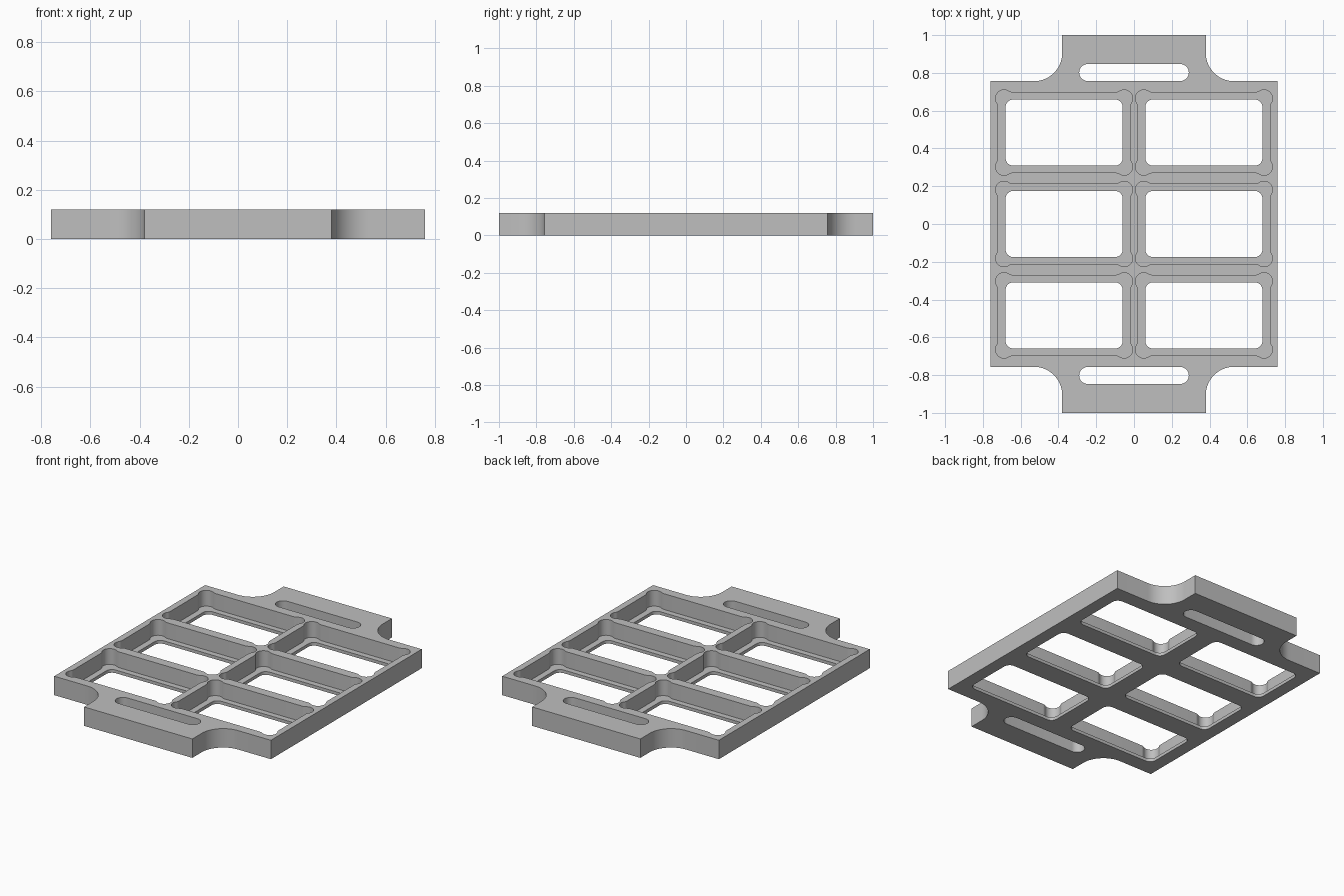
import bpy, bmesh
from math import sin, cos, pi, sqrt, atan2, radians

cube = bpy.data.objects.get("Cube")
if cube:
    bpy.data.objects.remove(cube, do_unlink=True)

HEIGHT, LEDGE = 0.12, 0.02


def arc(cx, cy, r, a0, a1, n=8):
    return [(cx + r * cos(a0 + (a1 - a0) * i / n),
             cy + r * sin(a0 + (a1 - a0) * i / n)) for i in range(n + 1)]


def four_corners(corner):
    """Mirror a first-quadrant path (counter-clockwise) into a closed outline."""
    flip = corner[::-1]
    return (corner + [(-x, y) for x, y in flip]
            + [(-x, -y) for x, y in corner] + [(x, -y) for x, y in flip])


def shift(points, cx, cy):
    return [(x + cx, y + cy) for x, y in points]


def plate_outline():
    w, h, tab, r = 0.76, 0.756, 0.38, 0.15
    notch = arc(tab + r, h + r, r, -pi / 2, -pi, 16)
    return four_corners([(w, h)] + notch + [(tab, 1.0)])


def rounded_rect(hx, hy, r):
    return four_corners(arc(hx - r, hy - r, r, 0, pi / 2))


def slot_outline(hx, r):
    c = hx - r
    return arc(c, 0, r, -pi / 2, pi / 2, 16) + arc(-c, 0, r, pi / 2, 3 * pi / 2, 16)


def pocket_outline(hx, hy, r=0.045, inset=0.031, f=0.04):
    """Rectangle with a round relief at each corner, blended into the sides."""
    cx, cy = hx - inset, hy - inset
    along, out = sqrt((r + f) ** 2 - (inset + f) ** 2), inset + f
    a = atan2(-along, out)
    side = arc(cx + out, cy - along, f, pi, pi + a, 5)
    bulb = arc(cx, cy, r, a, pi / 2 - a, 16)
    top = arc(cx - along, cy + out, f, -pi / 2 - a, -pi / 2, 5)
    return four_corners(side + bulb[1:-1] + top)


bm = bmesh.new()


def ring(points, z):
    verts = [bm.verts.new((x, y, z)) for x, y in points]
    edges = [bm.edges.new((verts[i - 1], verts[i])) for i in range(len(verts))]
    return verts, edges


def wall(low, high):
    a, b = low[0], high[0]
    for i in range(len(a)):
        bm.faces.new((a[i - 1], a[i], b[i], b[i - 1]))


def cap(rings):
    edges = [e for r in rings for e in r[1]]
    bmesh.ops.triangle_fill(bm, edges=edges, use_beauty=True, use_dissolve=False)


bottom, top, ledges = [], [], []

# Outer outline with end tabs, and the strap slots through the tabs
through = [plate_outline()] + [shift(slot_outline(0.29, 0.045), 0, s * 0.802)
                               for s in (-1, 1)]
for outline in through:
    low, high = ring(outline, 0), ring(outline, HEIGHT)
    wall(low, high)
    bottom.append(low)
    top.append(high)

# Six stepped windows: a wide pocket above a narrower opening
for cx in (-0.37, 0.37):
    for cy in (-0.484, 0, 0.484):
        window = shift(rounded_rect(0.31, 0.175, 0.04), cx, cy)
        pocket = shift(pocket_outline(0.349, 0.212), cx, cy)
        w_low, w_high = ring(window, 0), ring(window, LEDGE)
        p_low, p_high = ring(pocket, LEDGE), ring(pocket, HEIGHT)
        wall(w_low, w_high)
        wall(p_low, p_high)
        ledges.append((w_high, p_low))
        bottom.append(w_low)
        top.append(p_high)

# Flat surfaces
for rings in [bottom, top] + ledges:
    cap(rings)
bmesh.ops.recalc_face_normals(bm, faces=bm.faces[:])

mesh = bpy.data.meshes.new("frame_plate")
bm.to_mesh(mesh)
bm.free()
plate = bpy.data.objects.new("frame_plate", mesh)
bpy.context.collection.objects.link(plate)

# Single grey material
grey = bpy.data.materials.new("plain grey")
grey.use_nodes = True
colour = (0.52, 0.52, 0.52, 1)
grey.diffuse_color = colour
for node in grey.node_tree.nodes:
    if node.type == 'BSDF_PRINCIPLED':
        node.inputs["Base Color"].default_value = colour
mesh.materials.append(grey)

bpy.ops.object.select_all(action='DESELECT')
plate.select_set(True)
bpy.context.view_layer.objects.active = plate
bpy.ops.object.shade_smooth_by_angle(angle=radians(30))
